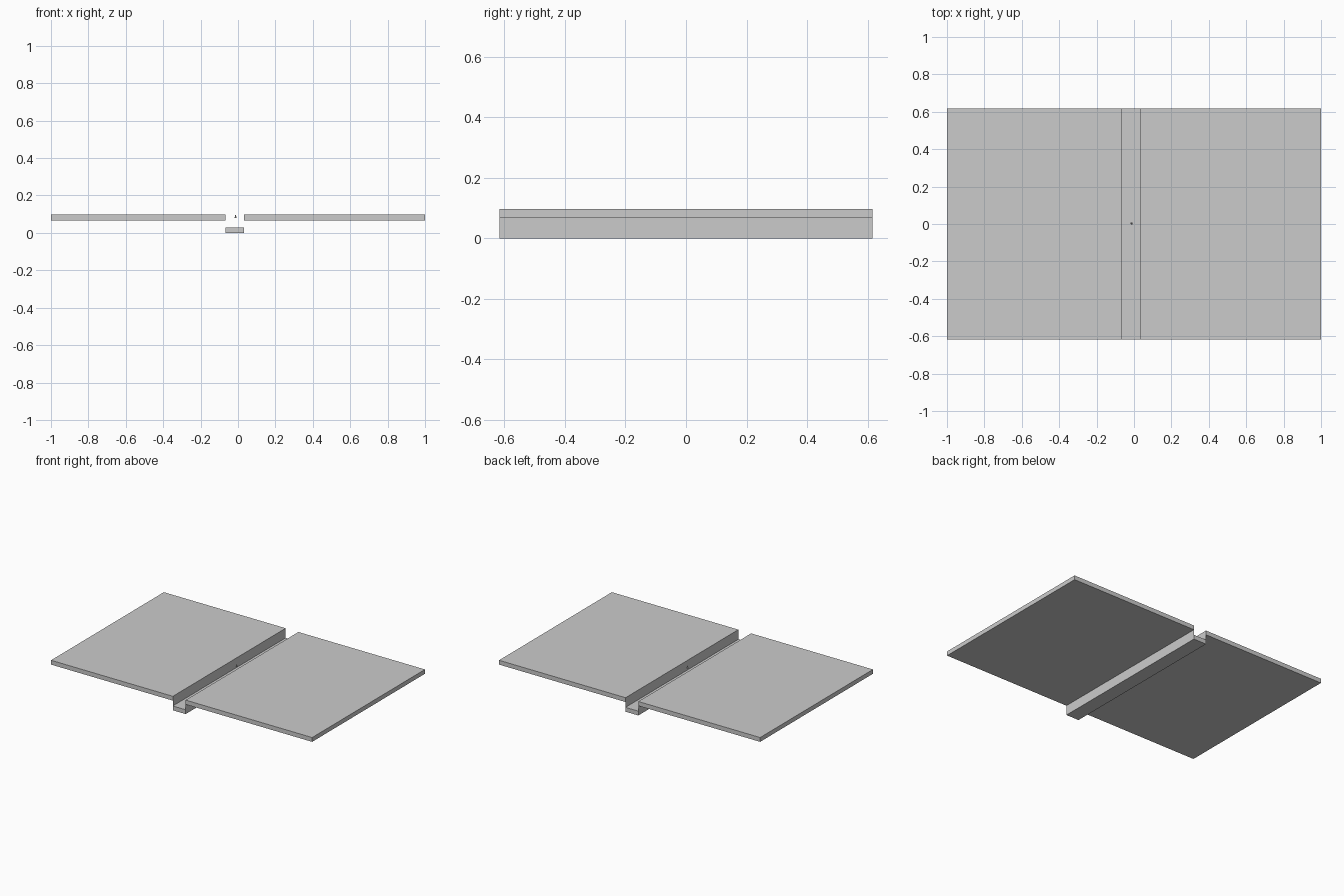
import bpy, bmesh

if "Cube" in bpy.data.objects:
    bpy.data.objects.remove(bpy.data.objects["Cube"])

HALF_Y = 0.617   # half depth
THICK = 0.03     # vertical thickness of the sheet
# Stepped sheet profile (x, underside z): wing, drop, channel floor, rise, wing
PROFILE = [(-1, 0.067), (-0.067, 0.067), (-0.067, 0.0),
           (0.031, 0.0), (0.031, 0.067), (1, 0.067)]


def add_object(name, bm):
    mesh = bpy.data.meshes.new(name)
    bm.to_mesh(mesh)
    bm.free()
    obj = bpy.data.objects.new(name, mesh)
    bpy.context.collection.objects.link(obj)
    return obj


# Channelled sheet: the strip is thickened straight up, so its walls stay paper thin
bm = bmesh.new()
rows = [[[bm.verts.new((x, y, z + t)) for x, z in PROFILE]
         for t in (0, THICK)] for y in (-HALF_Y, HALF_Y)]
(fb, ft), (kb, kt) = rows
for i in range(len(PROFILE) - 1):
    j = i + 1
    bm.faces.new((ft[i], ft[j], kt[j], kt[i]))        # upper skin
    bm.faces.new((fb[j], fb[i], kb[i], kb[j]))        # lower skin
    if PROFILE[i][0] != PROFILE[j][0]:                # front and back edges
        bm.faces.new((fb[i], fb[j], ft[j], ft[i]))
        bm.faces.new((kb[j], kb[i], kt[i], kt[j]))
for i in (0, -1):                                     # outer side edges
    quad = [fb[i], ft[i], kt[i], kb[i]]
    bm.faces.new(quad[::-1] if i == 0 else quad)
bmesh.ops.triangulate(bm, faces=[f for f in bm.faces if f.calc_area() < 1e-9])
# Outward direction of the two side edges
for f in bm.faces:
    c = f.calc_center_median()
    f.normal_update()
    if abs(c.x) > 0.99 and f.normal.x * c.x < 0:
        f.normal_flip()
add_object("channelled_sheet", bm)

# Tiny pin floating above the channel
bm = bmesh.new()
bmesh.ops.create_cone(bm, cap_ends=True, segments=8,
                      radius1=0.006, radius2=0.002, depth=0.016)
pin = add_object("pin", bm)
pin.location = (-0.013, 0.003, 0.087)
